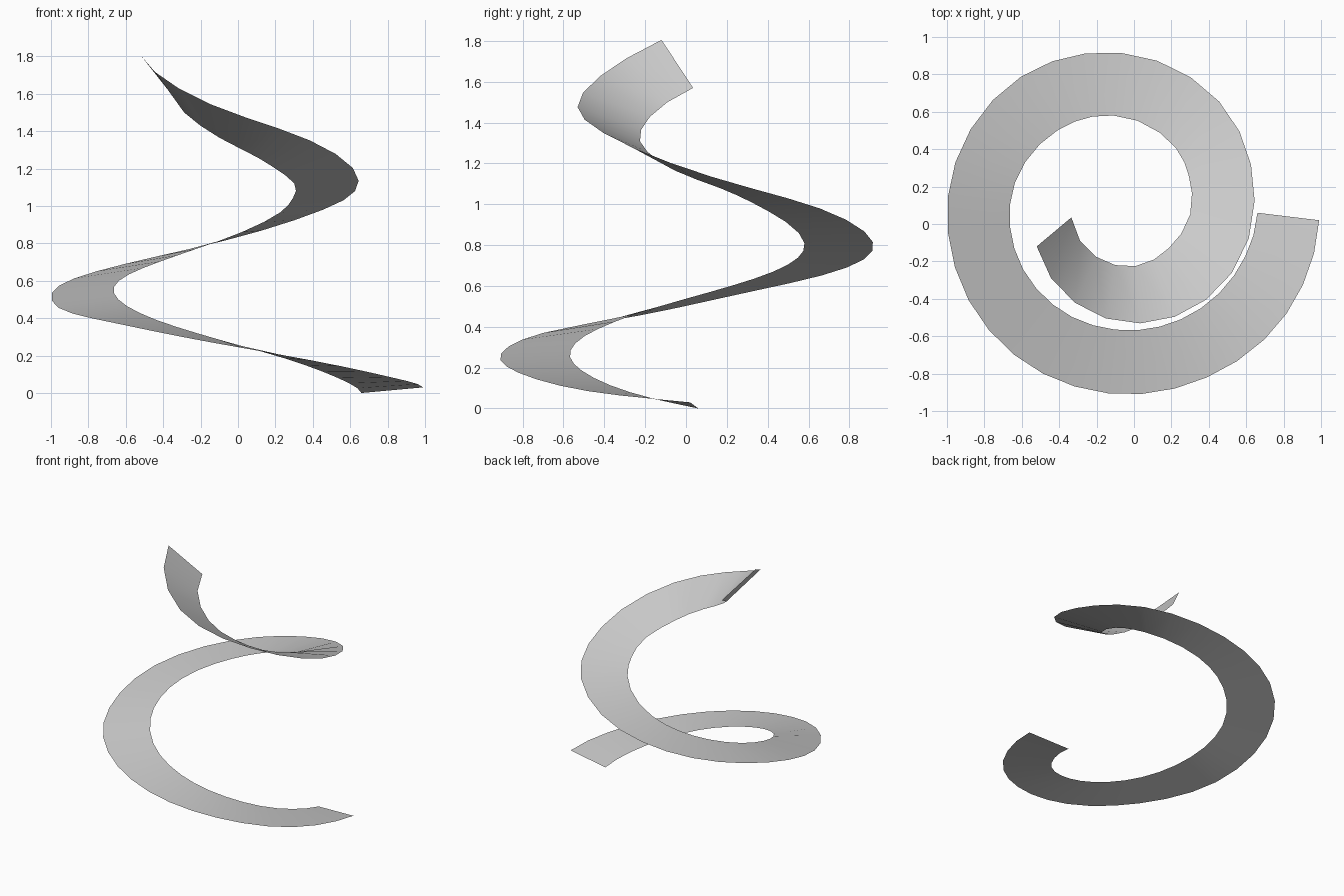
import bpy
import bmesh
import math
from mathutils import Vector

old_cube = bpy.data.objects.get("Cube")
if old_cube:
    bpy.data.objects.remove(old_cube, do_unlink=True)

STEPS = 3  # segments between neighbouring guide points

# Guide points of the two rails, from the foot of the spiral to its tip
OUTER_RAIL = [
    (.99, .02, .03), (.815, -.48, .085), (.39, -.82, .175), (-.14, -.905, .27),
    (-.64, -.7, .37), (-.958, -.23, .455), (-.955, .33, .575), (-.605, .787, .69),
    (-.07, .915, .815), (.455, .655, .98), (.645, .125, 1.135), (.385, -.405, 1.35),
    (-.15, -.505, 1.545), (-.52, -.12, 1.805)]
INNER_RAIL = [
    (.66, .06, 0), (.535, -.275, .08), (.25, -.51, .185), (-.1, -.565, .285),
    (-.435, -.43, .39), (-.64, -.13, .5), (-.637, .22, .6), (-.41, .5, .705),
    (-.11, .58, .81), (.225, .405, .965), (.31, .165, 1.08), (.185, -.13, 1.21),
    (-.1, -.22, 1.365), (-.335, .035, 1.57)]


def to_polar(points):
    """Angle (unwound clockwise), radius and height of each guide point."""
    result, previous = [], None
    for x, y, z in points:
        angle = math.atan2(y, x)
        while previous is not None and angle > previous:
            angle -= math.tau
        previous = angle
        result.append(Vector((angle, math.hypot(x, y), z)))
    return result


def smooth_rail(points):
    """Catmull-Rom interpolation in polar space, so that the turns stay round."""
    keys = to_polar(points)
    keys = [2 * keys[0] - keys[1]] + keys + [2 * keys[-1] - keys[-2]]
    samples = []
    for a, b, c, d in zip(keys, keys[1:], keys[2:], keys[3:]):
        for step in range(STEPS):
            t = step / STEPS
            samples.append(b + (c - a) * t / 2
                           + (2 * a - 5 * b + 4 * c - d) * t * t / 2
                           + (3 * b - a - 3 * c + d) * t ** 3 / 2)
    samples.append(keys[-2])
    return [(r * math.cos(a), r * math.sin(a), z) for a, r, z in samples]


def make_material(name, color):
    material = bpy.data.materials.new(name)
    material.use_nodes = True
    material.diffuse_color = color
    shader = next(n for n in material.node_tree.nodes if n.type == "BSDF_PRINCIPLED")
    shader.inputs["Base Color"].default_value = color
    return material


# Spiral ribbon: a single strip of quads bridging both rails
bm = bmesh.new()
outer = [bm.verts.new(p) for p in smooth_rail(OUTER_RAIL)]
inner = [bm.verts.new(p) for p in smooth_rail(INNER_RAIL)]
for i in range(len(outer) - 1):
    face = bm.faces.new((outer[i], outer[i + 1], inner[i + 1], inner[i]))
    face.smooth = True
    face.normal_update()
    if face.normal.z < 0:
        face.normal_flip()
mesh = bpy.data.meshes.new("spiral_ribbon")
bm.to_mesh(mesh)
bm.free()
mesh.materials.append(make_material("light_grey", (.6, .6, .6, 1)))
ribbon = bpy.data.objects.new("spiral_ribbon", mesh)
bpy.context.collection.objects.link(ribbon)
